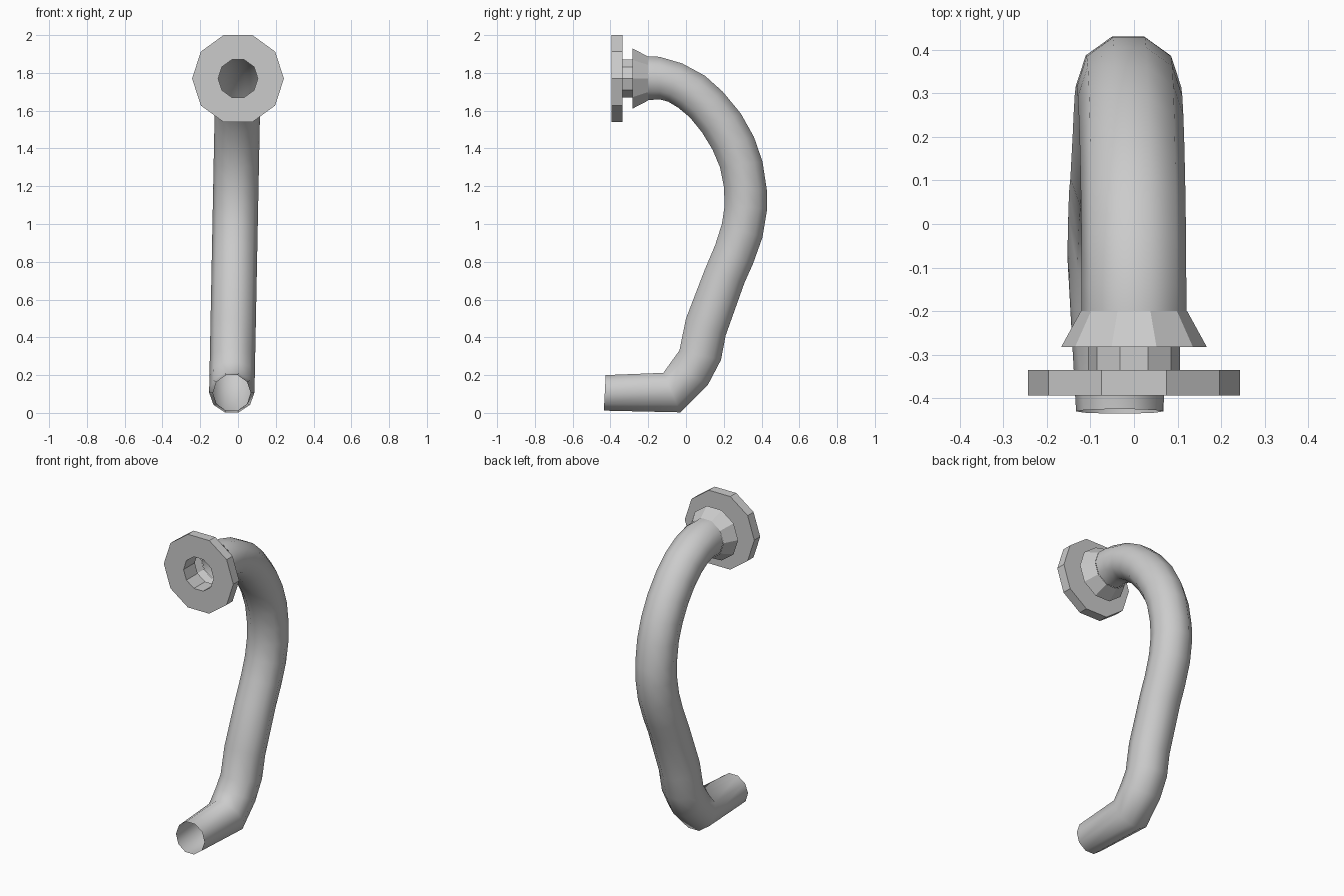
import bpy, math

if "Cube" in bpy.data.objects:
    bpy.data.objects.remove(bpy.data.objects["Cube"])

SIDES = 10


def skin(name, rings, smooth=False, closed=False):
    """Bridge successive rings of SIDES points into one surface."""
    verts = [p for ring in rings for p in ring]
    n = len(rings)
    faces = []
    for i in range(n if closed else n - 1):
        a, b = i * SIDES, ((i + 1) % n) * SIDES
        for k in range(SIDES):
            j = (k + 1) % SIDES
            faces.append((a + k, a + j, b + j, b + k))
    mesh = bpy.data.meshes.new(name)
    mesh.from_pydata(verts, [], faces)
    mesh.update()
    ob = bpy.data.objects.new(name, mesh)
    bpy.context.collection.objects.link(ob)
    bpy.ops.object.select_all(action='DESELECT')
    ob.select_set(True)
    bpy.context.view_layer.objects.active = ob
    bpy.ops.object.mode_set(mode='EDIT')
    bpy.ops.mesh.select_all(action='SELECT')
    bpy.ops.mesh.normals_make_consistent(inside=False)
    bpy.ops.object.mode_set(mode='OBJECT')
    if smooth:
        bpy.ops.object.shade_smooth_by_angle(angle=math.radians(50))
    return ob


def ring(x, half_x, inner, outer):
    """Decagon ring spanning two side-profile points (y, z)."""
    pts = []
    for k in range(SIDES):
        t = 2 * math.pi * k / SIDES
        s = 0.5 + 0.5 * math.sin(t) / math.sin(math.radians(72))
        pts.append((x + half_x * math.cos(t),
                    outer[0] + (inner[0] - outer[0]) * s,
                    outer[1] + (inner[1] - outer[1]) * s))
    return pts


def disc_ring(y, r, z=1.77):
    h = r * math.sin(math.radians(72))
    return ring(0, r, (y, z - h), (y, z + h))


# Bent pipe: inner and outer bend edges in the side view
edges = [
    ((-.425, .20), (-.435, .012)), ((-.12, .212), (-.03, .003)),
    ((-.08, .268), (.115, .147)), ((-.035, .33), (.185, .28)),
    ((0, .50), (.21, .41)), ((.10, .76), (.31, .69)),
    ((.155, .89), (.355, .79)), ((.19, 1.0), (.405, .93)),
    ((.205, 1.1), (.43, 1.08)), ((.20, 1.2), (.428, 1.18)),
    ((.18, 1.3), (.405, 1.33)), ((.14, 1.395), (.36, 1.46)),
    ((.085, 1.485), (.29, 1.585)), ((.02, 1.565), (.195, 1.70)),
    ((-.04, 1.615), (.10, 1.785)), ((-.095, 1.648), (-.02, 1.85)),
    ((-.14, 1.66), (-.14, 1.885)), ((-.20, 1.656), (-.20, 1.888)),
]
rings = []
for i, (inn, out) in enumerate(edges):
    z = (inn[1] + out[1]) / 2
    x = -0.033 + 0.033 * max(0, min(1, (z - 0.1) / 1.67))
    rings.append(ring(x, 0.10 if i == 0 else 0.12, inn, out))
skin("bent_pipe", rings, smooth=True)

# Flared collar with its front face joining the neck
skin("flared_collar", [disc_ring(-.20, .122), disc_ring(-.282, .167),
                       disc_ring(-.282, .105)])

# Short neck between collar and flange
skin("neck", [disc_ring(-.282, .105), disc_ring(-.335, .105)])

# Flat ring flange with open bore
skin("flange", [disc_ring(-.335, .105), disc_ring(-.335, .243),
                disc_ring(-.394, .243), disc_ring(-.394, .105)], closed=True)
